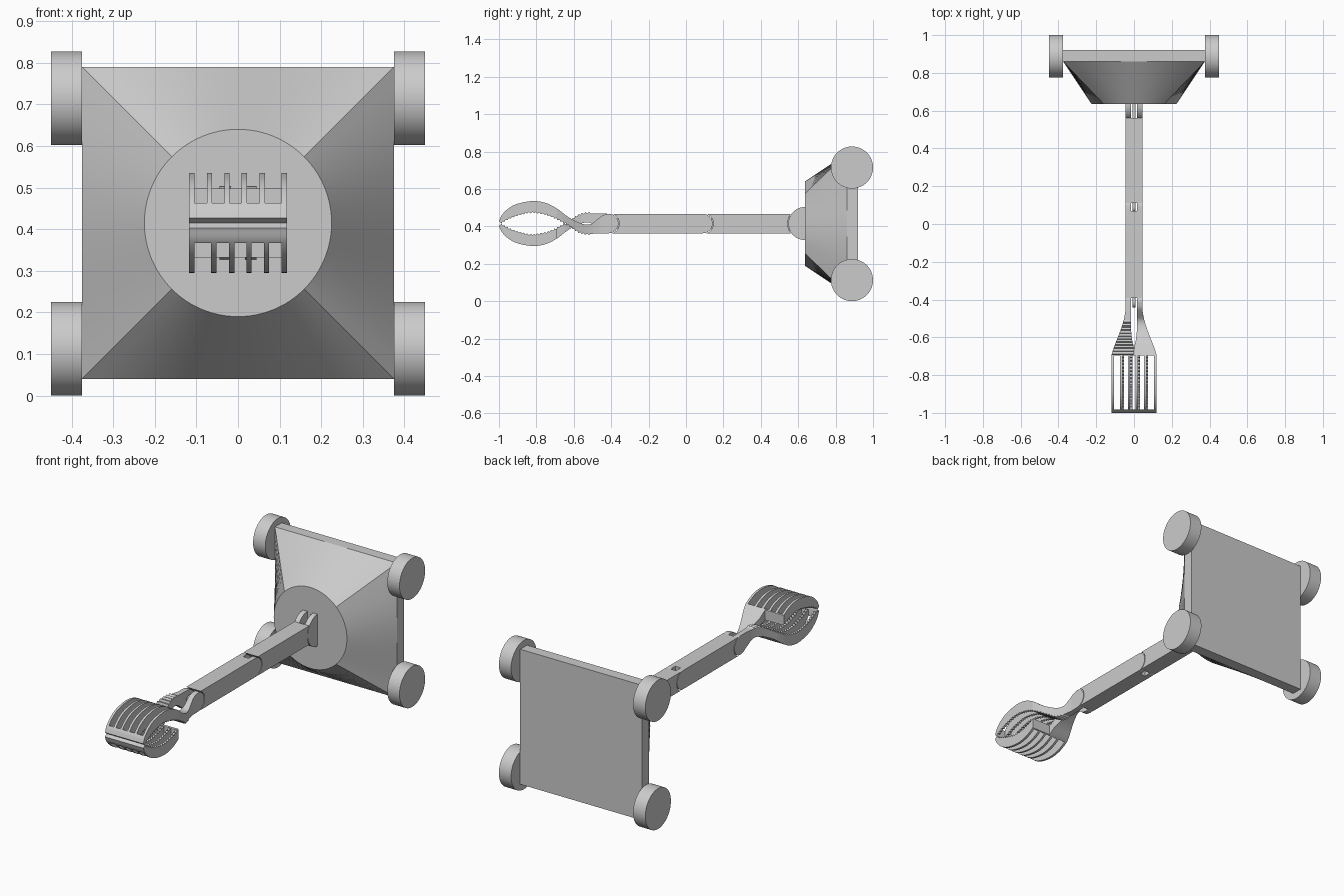
import bpy, bmesh
from math import sin, cos, pi, sqrt, radians
from mathutils import Vector

if "Cube" in bpy.data.objects:
    bpy.data.objects.remove(bpy.data.objects["Cube"])

ZC = 0.415      # height of the arm axis
H = 0.052       # half height of the arm
W = 0.045       # half width of the arm


def make(name, bm, smooth=True):
    bmesh.ops.recalc_face_normals(bm, faces=bm.faces)
    me = bpy.data.meshes.new(name)
    bm.to_mesh(me)
    bm.free()
    ob = bpy.data.objects.new(name, me)
    bpy.context.collection.objects.link(ob)
    if smooth:
        finish(ob)
    return ob


def finish(ob):
    bpy.ops.object.select_all(action='DESELECT')
    ob.select_set(True)
    bpy.context.view_layer.objects.active = ob
    bpy.ops.object.shade_smooth_by_angle(angle=radians(25))


def add_prism(bm, pts, axis, a, b):
    """Extrude a 2D outline: axis x uses (y, z), axis z uses (x, y)."""
    put = (lambda p, t: (t, p[0], p[1])) if axis == 'x' else (lambda p, t: (p[0], p[1], t))
    lo = [bm.verts.new(put(p, a)) for p in pts]
    hi = [bm.verts.new(put(p, b)) for p in pts]
    bm.faces.new(lo)
    bm.faces.new(hi)
    n = len(pts)
    for i in range(n):
        j = (i + 1) % n
        bm.faces.new((lo[i], lo[j], hi[j], hi[i]))


def prism(name, pts, axis, spans, smooth=True):
    bm = bmesh.new()
    for a, b in spans:
        add_prism(bm, pts, axis, a, b)
    return make(name, bm, smooth)


def circle(y, z, r, n=48, start=0.0, sweep=2 * pi):
    full = abs(sweep - 2 * pi) < 1e-6
    d = n if full else n - 1
    return [(y + r * cos(start + sweep * i / d), z + r * sin(start + sweep * i / d)) for i in range(n)]


def curve(pts, steps=6):
    """Smooth curve through the points."""
    p = [Vector(q) for q in pts]
    p = [2 * p[0] - p[1]] + p + [2 * p[-1] - p[-2]]
    out = []
    for i in range(1, len(p) - 2):
        a, b, c, d = p[i - 1:i + 3]
        for k in range(steps):
            t = k / steps
            out.append(0.5 * (2 * b + (c - a) * t + (2 * a - 5 * b + 4 * c - d) * t * t
                              + (3 * b - a - 3 * c + d) * t ** 3))
    return out + [p[-2]]


def rect(y0, y1, z0, z1):
    return [(y0, z0), (y1, z0), (y1, z1), (y0, z1)]


# Base plate and square-to-round body
S = 0.375
prism("base_plate", rect(0.86, 0.92, ZC - S, ZC + S), 'x', [(-S, S)])
bm = bmesh.new()
N = 96
outer, inner = [], []
for i in range(N):
    a = 2 * pi * i / N
    c, s = cos(a), sin(a)
    k = S / max(abs(c), abs(s))
    outer.append(bm.verts.new((k * c, 0.86, ZC + k * s)))
    inner.append(bm.verts.new((0.225 * c, 0.635, ZC + 0.225 * s)))
for i in range(N):
    j = (i + 1) % N
    bm.faces.new((outer[i], outer[j], inner[j], inner[i]))
bm.faces.new(inner)
bm.faces.new(outer)
make("base_body", bm)

# Four wheels
for side, sx in (("left", -1), ("right", 1)):
    for level, z in (("lower", 0.1125), ("upper", 0.7145)):
        prism(f"wheel_{level}_{side}", circle(0.8875, z, 0.1125, 64), 'x', [(sx * S, sx * 0.45)])

# Shoulder lugs
CHEEKS = [(-W, -0.017), (0.017, W)]
SHOULDER, ELBOW, WRIST = 0.635, 0.09, -0.413
prism("shoulder_lugs", circle(SHOULDER, ZC, 0.088, 32, pi / 2, pi), 'x', CHEEKS)


def hollow_end(c, r, sign):
    """Concave end of an arm bar, wrapped round a joint at y = c."""
    zs = [-H + 2 * H * i / 16 for i in range(17)]
    return [(c + sign * sqrt(r * r - z * z), ZC + z) for z in zs]


# Arm bars
front = hollow_end(ELBOW, 0.056, 1)
back = hollow_end(SHOULDER, 0.091, -1)
prism("upper_arm", front[::-1] + back, 'x', [(-W, W)])
front = hollow_end(WRIST, 0.056, 1)
prism("forearm", front[::-1] + [(0.07, ZC - H), (0.07, ZC + H)], 'x', [(-W, W)])
prism("forearm_fork", [(0.07, ZC - H)] + circle(ELBOW, ZC, H, 24, -pi / 2, pi) + [(0.07, ZC + H)],
      'x', CHEEKS)

# Thin tongues that sit inside the forks
for name, c, end in (("elbow_tongue", ELBOW, 0.2), ("wrist_tongue", WRIST, -0.3)):
    prism(name, circle(c, ZC, 0.03, 24, pi / 2, pi) + [(end, ZC - 0.03), (end, ZC + 0.03)],
          'x', [(-0.007, 0.007)])
prism("shoulder_tongue", rect(0.5, 0.64, ZC - 0.04, ZC + 0.04), 'x', [(-0.007, 0.007)])


def jaw_profile():
    top = curve([(-1.0, 0.012), (-0.985, 0.045), (-0.95, 0.08), (-0.9, 0.106), (-0.82, 0.12),
                 (-0.75, 0.11), (-0.69, 0.08), (-0.64, 0.042), (-0.6, 0.018), (-0.55, -0.003),
                 (-0.51, -0.003), (-0.475, 0.022), (-0.445, 0.044), (WRIST, H)])
    hub = [Vector(p) for p in circle(WRIST, 0, H, 24, pi / 2, -pi)]
    under = curve([(-0.5, -0.056), (-0.56, -0.048), (-0.61, -0.018), (-0.66, 0.012), (-0.73, 0.046),
                   (-0.82, 0.063), (-0.9, 0.048), (-0.96, 0.024), (-0.99, 0.006)], 12)
    # teeth: even steps along the inner curve, every second point raised
    teeth, gap, last, up = [], 0.009, under[0], False
    for i in range(len(under) - 1):
        for k in range(8):
            q = under[i].lerp(under[i + 1], k / 8)
            if (q - last).length >= gap:
                d = (under[i + 1] - under[i]).normalized()
                teeth.append(q + Vector((-d.y, d.x)) * (0.008 if up else 0))
                up, last = not up, q
    return top + hub[1:] + teeth


def jaw(name, s):
    """s = 1 upper jaw, s = -1 lower jaw (half a turn about the y axis)."""
    prof = [(p[0], ZC + s * p[1]) for p in jaw_profile()]
    ob = prism(name, prof, 'x', [(-0.15, 0.15)], False)
    # plan outline: full-width palm, handle on one side only
    side = curve([(0.118, -0.69), (0.106, -0.65), (0.078, -0.58), (0.055, -0.51), (W, -0.46)])
    plan = ([(-0.118, -1.05), (0.118, -1.05)] + [tuple(p) for p in side]
            + [(W, -0.3), (0.016, -0.3), (0.016, -0.56), (0.009, -0.62), (0.0, -0.65),
               (-0.004, -0.69), (-0.118, -0.69)])
    shape = prism("plan_cutter", [(s * x, y) for x, y in plan], 'z', [(ZC - 0.3, ZC + 0.3)], False)
    # slots between the fingers
    bm = bmesh.new()
    for a, b in ((-0.105, -0.075), (-0.062, -0.033), (-0.021, 0.009), (0.022, 0.052), (0.065, 0.105)):
        add_prism(bm, rect(-0.983, -0.695, ZC - 0.35, ZC + 0.35), 'x', s * a, s * b)
    slots = make("slot_cutter", bm, False)
    for cutter, op in ((shape, 'INTERSECT'), (slots, 'DIFFERENCE')):
        cutter.hide_render = True
        m = ob.modifiers.new(op.lower(), 'BOOLEAN')
        m.object, m.operation, m.solver = cutter, op, 'EXACT'
    dg = bpy.context.evaluated_depsgraph_get()
    dg.update()
    me = bpy.data.meshes.new_from_object(ob.evaluated_get(dg))
    ob.modifiers.clear()
    ob.data = me
    for cutter in (shape, slots):
        bpy.data.objects.remove(cutter)
    finish(ob)


# Gripper
jaw("upper_jaw", 1)
jaw("lower_jaw", -1)
